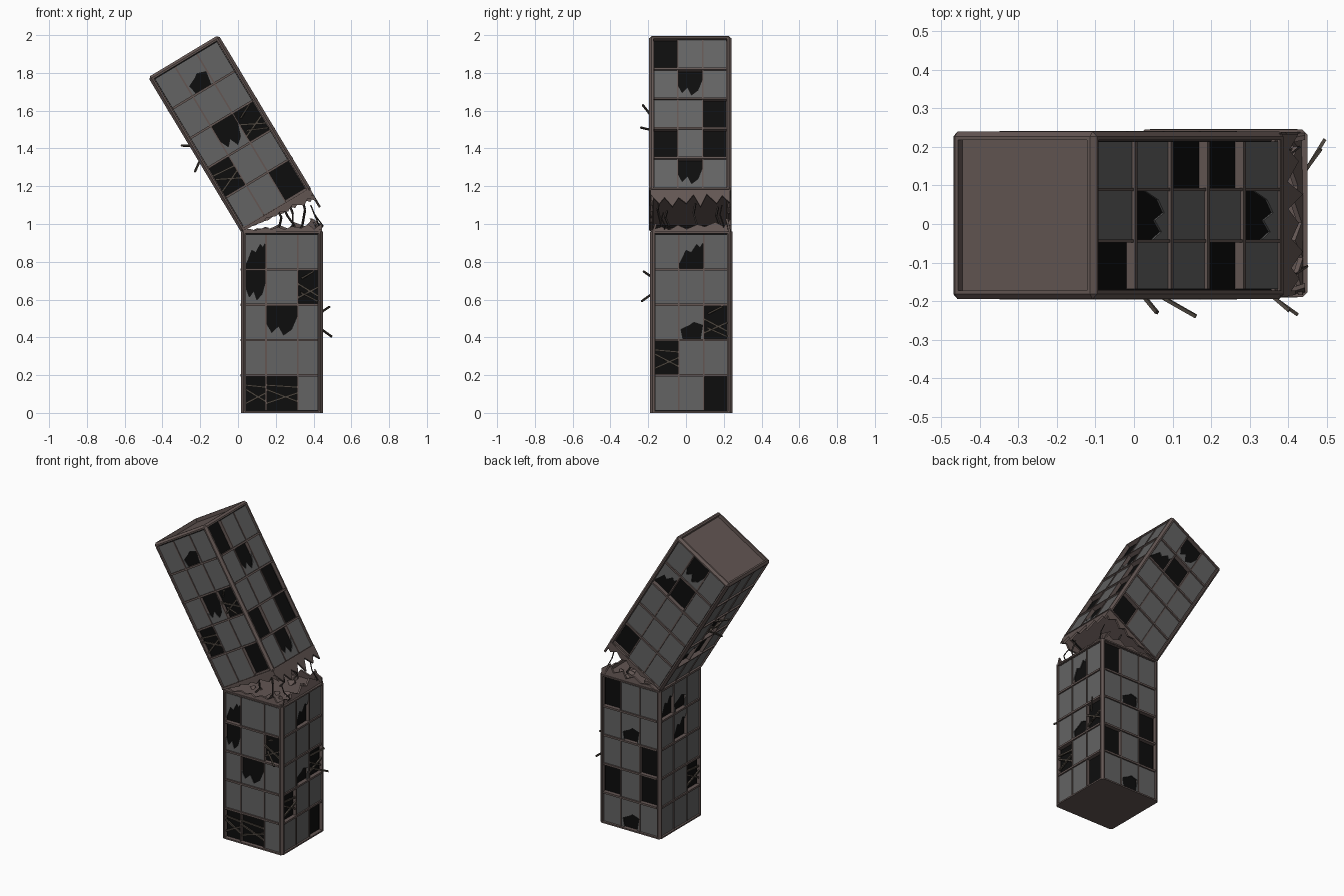
import bpy, bmesh, math, random
from mathutils import Matrix, Vector

if "Cube" in bpy.data.objects:
    bpy.data.objects.remove(bpy.data.objects["Cube"])

random.seed(4)
W = 0.435
REC = 0.025      # depth of the window fields
EDGE = 0.026     # corner post width


def material(name, rgb):
    m = bpy.data.materials.new(name)
    m.diffuse_color = (*rgb, 1)
    m.use_nodes = True
    m.node_tree.nodes["Principled BSDF"].inputs["Base Color"].default_value = m.diffuse_color
    return m


CONCRETE = material("brown_concrete", (0.125, 0.093, 0.086))
DARK = material("dark_interior", (0.004, 0.004, 0.004))
GLASS = material("grey_glass", (0.125, 0.125, 0.125))
WOOD = material("old_wood", (0.075, 0.062, 0.05))
RUST = material("dark_steel", (0.03, 0.024, 0.022))


def finish(bm, name, mats, M=Matrix()):
    bmesh.ops.recalc_face_normals(bm, faces=bm.faces)
    me = bpy.data.meshes.new(name)
    bm.to_mesh(me)
    bm.free()
    for m in mats:
        me.materials.append(m)
    ob = bpy.data.objects.new(name, me)
    ob.matrix_world = M
    bpy.context.collection.objects.link(ob)


def on_face(k, s, t, n):
    # k: 0 front, 1 right, 2 back, 3 left; s across, t up, n outwards
    return Matrix.Rotation(k * math.pi / 2, 3, 'Z') @ Vector((s, -W / 2 - n, t))


def prism(bm, k, pts, n0, n1, lean=0.0, base=0.0):
    rings = [[bm.verts.new(on_face(k, s, t, n + lean * abs(t - base))) for s, t in pts]
             for n in (n0, n1)]
    bm.faces.new(rings[0])
    bm.faces.new(rings[1][::-1])
    c = len(pts)
    for i in range(c):
        j = (i + 1) % c
        bm.faces.new((rings[0][i], rings[1][i], rings[1][j], rings[0][j]))


def rect(bm, k, s0, s1, t0, t1, n0, n1):
    prism(bm, k, [(s0, t0), (s1, t0), (s1, t1), (s0, t1)], n0, n1)


def beam(bm, a, b, w):
    d = b - a
    M = Matrix.Translation((a + b) / 2) @ d.to_track_quat('Z', 'Y').to_matrix().to_4x4()
    bmesh.ops.create_cube(bm, size=1, matrix=M @ Matrix.Diagonal((w, w, d.length, 1)))


# remaining glass in a broken window, in unit cell coordinates
SHARDS = [
    [(0, 1), (0, .12), (.14, .3), (.3, .55), (.5, .48), (.72, .72), (.85, .62), (1, .8), (1, 1)],
    [(0, 0), (1, 0), (1, .72), (.8, .3), (.55, .14), (.4, .4), (.18, .22), (0, .5)],
    [(0, 1), (0, 0), (.18, 0), (.1, .3), (.45, .42), (.6, .5), (.95, .42), (.85, 0), (1, 0), (1, 1)],
]


def block(name, H, M, windows, columns, is_top):
    # concrete box with chamfered posts and sunk window fields
    bm = bmesh.new()
    bmesh.ops.create_cube(bm, size=1, matrix=Matrix.Translation((0, 0, H / 2)) @ Matrix.Diagonal((W, W, H, 1)))
    def bevelled(e):
        za, zb = (v.co.z for v in e.verts)
        return abs(za - zb) > 0.1 or (is_top and za > 0.1)
    bmesh.ops.bevel(bm, geom=[e for e in bm.edges if bevelled(e)], offset=0.013,
                    segments=1, affect='EDGES')
    bm.normal_update()
    sides = [f for f in bm.faces if f.calc_area() > 0.2 and abs(f.normal.z) < 0.1]
    ends = [f for f in bm.faces if is_top and abs(f.normal.z) > 0.9]
    for faces, depth in ((sides, REC), (ends, 0.022)):
        if faces:
            bmesh.ops.inset_individual(bm, faces=faces, thickness=0.013, depth=0)
            bmesh.ops.inset_individual(bm, faces=faces, thickness=0.0004, depth=-depth)
    for f in sides:
        f.material_index = 1
    finish(bm, name + "_frame", [CONCRETE, DARK], M)

    bars, glass, boards = bmesh.new(), bmesh.new(), bmesh.new()
    lo, hi = 0.013, H - (0.026 if is_top else 0.015)
    pitch, span = (hi - lo) / 5, W - 2 * EDGE
    for k in range(4):
        cols = [-span / 2 + span * c for c in columns[k]]
        for s in cols[1:-1]:
            rect(bars, k, s - .004, s + .004, lo, hi, -REC, -.003)
        for r in range(1, 5):
            t = lo + r * pitch
            rect(bars, k, -span / 2, span / 2, t - .006, t + .006, -REC, .001)
        for r, row in enumerate(windows[k].split()):
            t0 = hi - (r + 1) * pitch
            for c, code in enumerate(row):
                s0, w = cols[c], cols[c + 1] - cols[c]
                def at(x, y, n):
                    return on_face(k, s0 + x * w, t0 + y * pitch, n)
                if code == '#':
                    rect(glass, k, s0, s0 + w, t0, t0 + pitch, -.014, -.008)
                elif code == 'b':
                    shape = SHARDS[(r + 2 * c + k) % 3]
                    prism(glass, k, [(s0 + x * w, t0 + y * pitch) for x, y in shape], -.014, -.008)
                elif code in 'xX':
                    if code == 'X':
                        beam(boards, at(.15, .35, -.02), at(1.0, .1, .045), .009)
                        beam(boards, at(.2, .75, -.02), at(.8, .95, .035), .009)
                    beam(boards, at(0, .2, -.012), at(1, .5, -.006), .01)
                    beam(boards, at(0, .6, -.008), at(1, .25, -.012), .01)
                    if code == 'x':
                        beam(boards, at(0, .72, -.01), at(1, .66, -.01), .01)
    finish(bars, name + "_window_bars", [CONCRETE], M)
    finish(glass, name + "_glass", [GLASS], M)
    finish(boards, name + "_boards", [WOOD], M)


def torn_edge(bm, k, base, sign, height, lean, count):
    # jagged wall remains; height(u) gives the tooth size along the edge
    hw = W / 2 - 0.006
    pts = [(hw, base - sign * .01), (-hw, base - sign * .01)]
    for i in range(count + 1):
        u = i / count
        f = random.uniform(.75, 1) if i % 2 else random.uniform(.25, .5)
        jitter = random.uniform(-.25, .25) / count if 0 < i < count else 0
        pts.append((-hw + 2 * hw * (u + jitter), base + sign * (height(u) * f + .001)))
    prism(bm, k, pts, -.016, -.004, lean, base)


thirds = [0, .325, .675, 1]
LOW_H, TOP_H = 0.96, 0.953
low = Matrix.Translation((0.2325, 0.0275, 0))
top = (Matrix.Translation((0.015, 0.0225, LOW_H)) @ Matrix.Rotation(math.radians(-31), 4, 'Y')
       @ Matrix.Translation((W / 2, 0, 0)))

# upright lower half and leaning upper half; windows listed front, right, back, left
block("lower_tower", LOW_H, low,
      ["b## b#X #b# ### xx#", "#b# ### #bX x## ##.", ".## #b# ##. .#. #b#", "bb# #b# ### ##x ###"],
      [[0, .28, .72, 1], thirds, thirds, thirds], False)
block("upper_tower", TOP_H, top,
      ["#b# ### #bX x## ##.", ".## #b# ##. .#. #b#", "#b# b.# ### ### .##", "### ### #X# b.# ###"],
      [thirds] * 4, True)

# torn walls around the break
bm = bmesh.new()
torn_edge(bm, 0, LOW_H, 1, lambda u: .015 + .03 * u, -.5, 11)
torn_edge(bm, 1, LOW_H, 1, lambda u: .02 + .05 * u, -.8, 9)
torn_edge(bm, 2, LOW_H, 1, lambda u: .09 * (1 - u), -.3, 9)
finish(bm, "lower_torn_walls", [CONCRETE], low)
bm = bmesh.new()
torn_edge(bm, 0, 0, -1, lambda u: .07 * u, -.1, 11)
torn_edge(bm, 1, 0, -1, lambda u: .105, 0, 11)
torn_edge(bm, 2, 0, -1, lambda u: .07 * (1 - u), -.1, 11)
finish(bm, "upper_torn_walls", [CONCRETE], top)

# rubble lumps on the broken floor
bm = bmesh.new()
for i in range(12):
    size = random.uniform(.015, .035)
    M = (Matrix.Translation((random.uniform(.13, .4), random.uniform(-.13, .19), LOW_H + .005))
         @ Matrix.Rotation(random.uniform(0, 3), 4, (.3, .5, 1)))
    bmesh.ops.create_cone(bm, cap_ends=True, segments=4, radius1=size, radius2=size * .3,
                          depth=size, matrix=M)
finish(bm, "rubble", [CONCRETE])

# bent reinforcing bars bridging the gap
bm = bmesh.new()
for x, y, x2, z2 in ((.19, -.1, .21, 1.07), (.26, .05, .27, 1.11), (.31, -.14, .335, 1.15),
                     (.27, .17, .24, 1.09), (.4, .19, .385, 1.1), (.42, -.12, .40, 1.06)):
    path = [Vector((x, y, LOW_H - .01)), Vector((x + .03, y + .01, LOW_H + .03)),
            Vector((x2 + .02, y - .01, (LOW_H + z2) / 2 + .02)), Vector((x2, y, z2))]
    for a, b in zip(path, path[1:]):
        beam(bm, a, b, .009 if x < .38 else .005)
finish(bm, "reinforcing_bars", [RUST])
